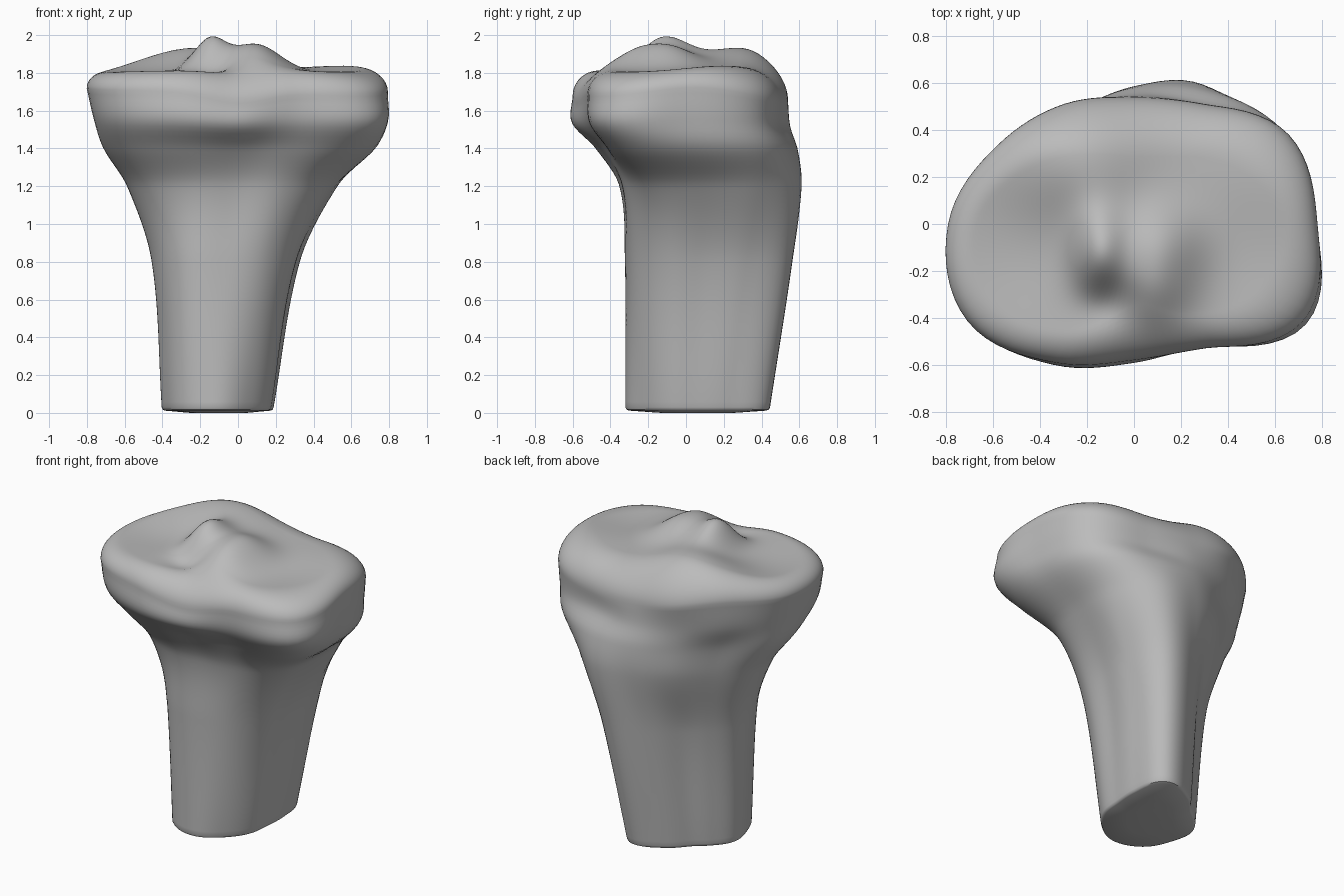
import bpy, bmesh, math

cube = bpy.data.objects.get("Cube")
if cube:
    bpy.data.objects.remove(cube, do_unlink=True)

SEGMENTS = 96

# Cross-sections: height, centre x, centre y, radii (hundredths) every 30 degrees from +x
SECTIONS = [
    (0.03, -0.10, 0.06, (28, 33, 43, 32, 24, 25, 30, 32, 37, 38, 33, 30)),
    (0.80, -0.06, 0.10, (37, 44, 52, 39, 30, 32, 39, 42, 45, 42, 42, 40)),
    (1.20, 0.00, 0.10, (52, 57, 57, 48, 44, 46, 58, 59, 51, 44, 48, 53)),
    (1.40, 0.00, 0.05, (72, 71, 60, 53, 50, 54, 70, 72, 60, 50, 54, 75)),
    (1.55, 0.00, 0.00, (77, 75, 59, 55, 56, 64, 75, 79, 68, 58, 59, 84)),
    (1.72, 0.00, 0.00, (78, 76, 59, 54, 59, 67, 79, 82, 68, 58, 61, 83)),
]

# Joint surface relief: x, y, width x, width y, height
RELIEF = [
    (-0.15, -0.12, 0.08, 0.13, 0.145),  # taller spine
    (0.10, -0.10, 0.13, 0.13, 0.12),    # lower spine
    (0.07, -0.29, 0.12, 0.10, 0.07),    # ramp in front of the spines
    (-0.12, -0.33, 0.09, 0.08, -0.06),  # pit beside the ramp
    (-0.20, 0.24, 0.20, 0.18, 0.08),    # raised far rim
    (-0.40, 0.35, 0.30, 0.20, 0.05),
    (0.60, 0.20, 0.22, 0.22, 0.03),
    (0.45, -0.10, 0.18, 0.20, -0.02),   # dished plateaus
    (-0.50, -0.10, 0.18, 0.20, -0.02),
]
PLATEAU = 1.815
# Width of the rounded rim (hundredths of the radius) every 30 degrees
RIM_WIDTHS = (18, 34, 42, 45, 40, 25, 15, 17, 22, 40, 26, 28)


def hermite(a, b, slope_a, slope_b, t):
    return ((1 + 2 * t) * (1 - t) ** 2 * a + t * (1 - t) ** 2 * slope_a
            + t * t * (3 - 2 * t) * b + t * t * (t - 1) * slope_b)


def radius(radii, angle):
    """Smooth closed curve through values given around the circle."""
    n = len(radii)
    u = angle / math.tau * n
    i = int(u)
    p = [radii[(i + k) % n] / 100 for k in (-1, 0, 1, 2)]
    return hermite(p[1], p[2], (p[2] - p[0]) / 2, (p[3] - p[1]) / 2, u - i)


def section_point(index, angle):
    _, cx, cy, radii = SECTIONS[index]
    r = radius(radii, angle)
    return cx + r * math.cos(angle), cy + r * math.sin(angle)


def wall_point(z, angle):
    """Blend neighbouring sections smoothly along the height."""
    last = len(SECTIONS) - 1
    i = max(k for k in range(last) if SECTIONS[k][0] <= z + 1e-6)

    def slope(k, axis):
        lo, hi = max(k - 1, 0), min(k + 1, last)
        rise = section_point(hi, angle)[axis] - section_point(lo, angle)[axis]
        return rise / (SECTIONS[hi][0] - SECTIONS[lo][0])

    span = SECTIONS[i + 1][0] - SECTIONS[i][0]
    t = (z - SECTIONS[i][0]) / span
    a, b = section_point(i, angle), section_point(i + 1, angle)
    return [hermite(a[k], b[k], slope(i, k) * span, slope(i + 1, k) * span, t)
            for k in (0, 1)]


def relief(x, y):
    return sum(h * math.exp(-((x - px) / sx) ** 2 / 2 - ((y - py) / sy) ** 2 / 2)
               for px, py, sx, sy, h in RELIEF)


def joint_point(f, angle):
    """Point of the joint surface at fraction f of the outline radius."""
    width = radius(RIM_WIDTHS, angle)
    edge = max(0, (f - 1 + width) / width)
    drop = (0.045 + 0.33 * width) * (1 - math.sqrt(max(0, 1 - edge * edge)))
    x, y = (c * f for c in section_point(-1, angle))
    return x, y, PLATEAU - drop + relief(x, y)


def make_material(name, colour):
    mat = bpy.data.materials.new(name)
    mat.use_nodes = True
    mat.diffuse_color = colour
    shader = next(n for n in mat.node_tree.nodes if n.type == 'BSDF_PRINCIPLED')
    shader.inputs["Base Color"].default_value = colour
    return mat


angles = [math.tau * k / SEGMENTS for k in range(SEGMENTS)]
bottom_z, top_z = SECTIONS[0][0], SECTIONS[-1][0]
rings = []

# Cut end of the shaft, slightly rounded at its edge
cx, cy = SECTIONS[0][1:3]
for scale, z in ((0.5, 0.0), (0.95, 0.012), (0.985, 0.018)):
    ring = []
    for a in angles:
        x, y = section_point(0, a)
        ring.append((cx + (x - cx) * scale, cy + (y - cy) * scale, z))
    rings.append(ring)

# Shaft and flared condyle walls, whose upper edge meets the rim
steps = 60
for s in range(steps + 1):
    z = bottom_z + (top_z - bottom_z) * s / steps
    lift = max(0, (z - 1.3) / (top_z - 1.3)) ** 2
    rings.append([(*wall_point(z, a), z + lift * (joint_point(1, a)[2] - top_z))
                  for a in angles])

# Joint surface: rounded rim, then rings closing toward the middle
for k in range(1, 13):
    bend = 1 - math.cos(math.pi / 2 * k / 12)
    rings.append([joint_point(1 - radius(RIM_WIDTHS, a) * bend, a) for a in angles])
for k in range(1, 32):
    rings.append([joint_point((1 - radius(RIM_WIDTHS, a)) * (1 - k / 32), a)
                  for a in angles])

# Skin the rings
bm = bmesh.new()
loops = [[bm.verts.new(co) for co in ring] for ring in rings]
for low, high in zip(loops, loops[1:]):
    for k in range(SEGMENTS):
        n = (k + 1) % SEGMENTS
        bm.faces.new((low[k], low[n], high[n], high[k]))
bm.faces.new(list(reversed(loops[0])))
tip = bm.verts.new((0, 0, PLATEAU + relief(0, 0)))
for k in range(SEGMENTS):
    bm.faces.new((loops[-1][k], loops[-1][(k + 1) % SEGMENTS], tip))
bmesh.ops.recalc_face_normals(bm, faces=bm.faces)

mesh = bpy.data.meshes.new("upper_shin_bone")
bm.to_mesh(mesh)
bm.free()
bone = bpy.data.objects.new("upper_shin_bone", mesh)
bpy.context.collection.objects.link(bone)
mesh.materials.append(make_material("bone grey", (0.5, 0.5, 0.5, 1)))

bpy.context.view_layer.objects.active = bone
bone.select_set(True)
bpy.ops.object.shade_smooth_by_angle(angle=math.radians(40))
